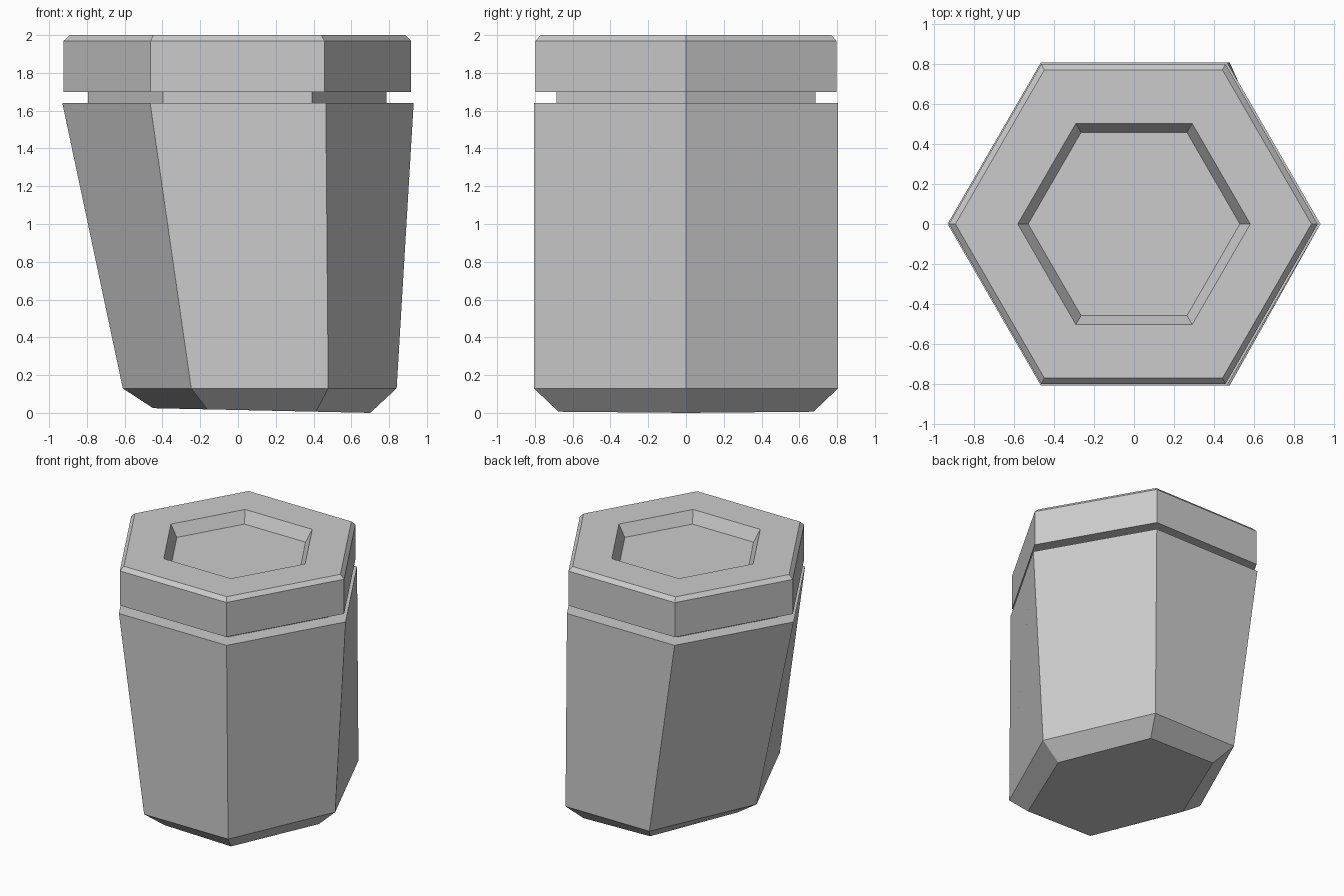
import bpy, bmesh
from math import cos, sin, pi

if "Cube" in bpy.data.objects:
    bpy.data.objects.remove(bpy.data.objects["Cube"])


def hex_loft(name, rings, cap_first=False, cap_last=False):
    """Skin a stack of six-sided rings: (centre x, x radius, y half-width, z at centre, z slope along x)."""
    bm = bmesh.new()
    loops = []
    for cx, rx, hy, z, slope in rings:
        loop = []
        for i in range(6):
            a = i * pi / 3
            dx = rx * cos(a)
            y = hy * sin(a) / sin(pi / 3)
            loop.append(bm.verts.new((cx + dx, y, z + slope * dx)))
        loops.append(loop)
    for low, high in zip(loops, loops[1:]):
        for i in range(6):
            j = (i + 1) % 6
            bm.faces.new((low[i], low[j], high[j], high[i]))
    if cap_first:
        bm.faces.new(loops[0][::-1])
    if cap_last:
        bm.faces.new(loops[-1])
    mesh = bpy.data.meshes.new(name)
    bm.to_mesh(mesh)
    bm.free()
    obj = bpy.data.objects.new(name, mesh)
    bpy.context.collection.objects.link(obj)
    return obj


# Leaning body: bevelled base, flared sides, flat shoulder and narrow neck
hex_loft("body", [
    (0.125, 0.575, 0.675, 0.0125, -0.0217),
    (0.115, 0.725, 0.805, 0.13, 0.0),
    (0.0, 0.93, 0.805, 1.64, 0.0),
    (-0.003, 0.79, 0.685, 1.64, 0.0),
    (-0.003, 0.79, 0.685, 1.70, 0.0),
], cap_first=True)

# Lid: underside lip, straight band, bevelled rim and sunken centre
hex_loft("lid", [
    (-0.003, 0.79, 0.685, 1.70, 0.0),
    (-0.003, 0.92, 0.797, 1.70, 0.0),
    (-0.003, 0.92, 0.797, 1.97, 0.0),
    (-0.003, 0.888, 0.769, 2.0, 0.0),
    (0.0, 0.58, 0.502, 2.0, 0.0),
    (0.0, 0.528, 0.457, 1.91, 0.0),
], cap_last=True)
